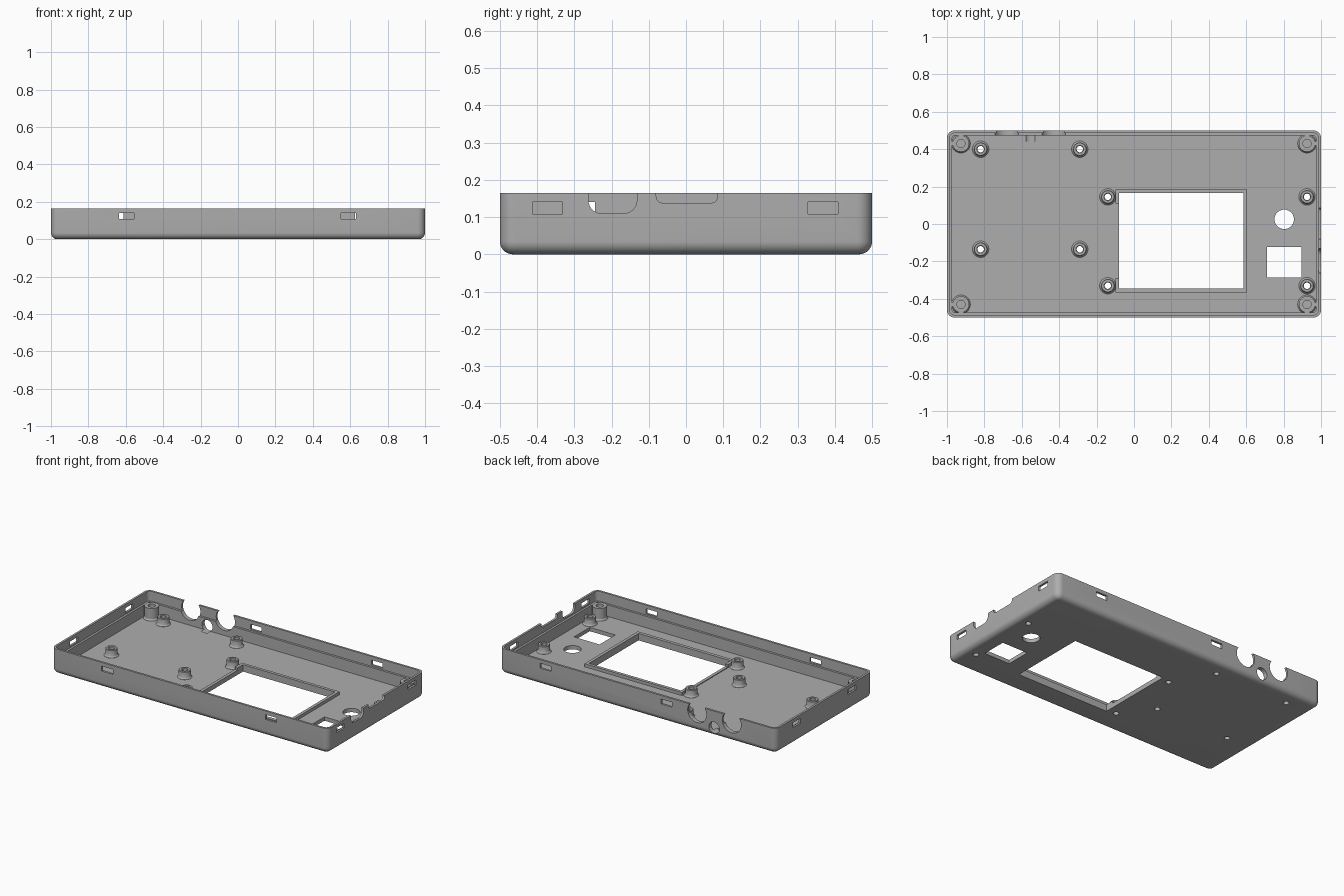
import bpy, bmesh, math
from mathutils import Matrix, Vector

cube = bpy.data.objects.get("Cube")
if cube:
    bpy.data.objects.remove(cube, do_unlink=True)

grey = bpy.data.materials.new("grey_plastic")
grey.use_nodes = True
grey.diffuse_color = (0.42, 0.42, 0.42, 1)
grey.node_tree.nodes["Principled BSDF"].inputs["Base Color"].default_value = (0.42, 0.42, 0.42, 1)

HEIGHT, FLOOR, LEDGE = 0.165, 0.025, 0.1
HX, HY = 1.0, 0.5


def finish(bm, name):
    bmesh.ops.recalc_face_normals(bm, faces=bm.faces)
    mesh = bpy.data.meshes.new(name)
    bm.to_mesh(mesh)
    bm.free()
    mesh.materials.append(grey)
    obj = bpy.data.objects.new(name, mesh)
    bpy.context.collection.objects.link(obj)
    return obj


def smooth(obj):
    bpy.ops.object.select_all(action='DESELECT')
    obj.select_set(True)
    bpy.context.view_layer.objects.active = obj
    bpy.ops.object.shade_smooth_by_angle(angle=math.radians(30))


def rounded_rect(hx, hy, r, steps=8):
    pts = []
    for i, (sx, sy) in enumerate([(1, 1), (-1, 1), (-1, -1), (1, -1)]):
        for k in range(steps + 1):
            a = math.pi / 2 * (i + k / steps)
            pts.append((sx * (hx - r) + r * math.cos(a), sy * (hy - r) + r * math.sin(a)))
    return pts


def add_box(bm, x0, x1, y0, y1, z0, z1):
    centre = Vector(((x0 + x1) / 2, (y0 + y1) / 2, (z0 + z1) / 2))
    size = Matrix.Diagonal((x1 - x0, y1 - y0, z1 - z0, 1))
    bmesh.ops.create_cube(bm, size=1, matrix=Matrix.Translation(centre) @ size)


def add_cylinder(bm, centre, r, depth, axis='Z'):
    turn = Matrix.Rotation(math.pi / 2, 4, 'X') if axis == 'Y' else Matrix()
    bmesh.ops.create_cone(bm, cap_ends=True, segments=40, radius1=r, radius2=r,
                          depth=depth, matrix=Matrix.Translation(centre) @ turn)


def add_notch(bm, y0, y1, z0, r):
    # Open-topped cutout with rounded lower corners, through the +x wall
    top = HEIGHT + 0.05
    profile = [(y0, top)]
    for cy, start in ((y0 + r, math.pi), (y1 - r, 1.5 * math.pi)):
        for k in range(9):
            a = start + k * math.pi / 16
            profile.append((cy + r * math.cos(a), z0 + r + r * math.sin(a)))
    profile.append((y1, top))
    face = bm.faces.new([bm.verts.new((0.94, y, z)) for y, z in profile])
    ext = bmesh.ops.extrude_face_region(bm, geom=[face], use_keep_orig=True)
    bmesh.ops.translate(bm, vec=(0.12, 0, 0),
                        verts=[v for v in ext["geom"] if isinstance(v, bmesh.types.BMVert)])


def lathe(name, x, y, profile, segments=32):
    # Closed profile of (radius, height) turned about a vertical axis
    bm = bmesh.new()
    rings = []
    for r, z in profile:
        rings.append([bm.verts.new((x + r * math.cos(a), y + r * math.sin(a), z))
                      for a in (2 * math.pi * i / segments for i in range(segments))])
    for a, b in zip(rings, rings[1:] + rings[:1]):
        for i in range(segments):
            j = (i + 1) % segments
            bm.faces.new((a[i], a[j], b[j], b[i]))
    obj = finish(bm, name)
    smooth(obj)
    return obj


# Tray: rounded outside, stepped lip inside, flat floor, as one stack of outlines
FILLET = 0.035
stack = []
for k in range(9):
    a = math.pi / 2 * k / 8
    inset = FILLET * (1 - math.sin(a))
    stack.append((FILLET * (1 - math.cos(a)), inset))
stack += [(HEIGHT, 0), (HEIGHT, 0.014), (LEDGE, 0.014), (LEDGE, 0.028), (FLOOR, 0.028)]
bm = bmesh.new()
rings = []
for z, inset in stack:
    outline = rounded_rect(HX - inset, HY - inset, max(0.04 - inset, 0.005))
    rings.append([bm.verts.new((x, y, z)) for x, y in outline])
for a, b in zip(rings, rings[1:]):
    for i in range(len(a)):
        j = (i + 1) % len(a)
        bm.faces.new((a[i], a[j], b[j], b[i]))
bm.faces.new(rings[0])
bm.faces.new(rings[-1])
tray = finish(bm, "tray")

# Openings cut through the floor
standoffs = [(x, y) for x in (-0.82, -0.29) for y in (0.4, -0.135)]
standoffs += [(x, y) for x in (-0.14, 0.925) for y in (0.145, -0.33)]
bm = bmesh.new()
add_box(bm, -0.08, 0.585, -0.345, 0.165, -0.1, 0.1)
add_box(bm, 0.71, 0.895, -0.285, -0.122, -0.1, 0.1)
add_cylinder(bm, (0.803, 0.025, 0), 0.052, 0.2)
for x, y in standoffs:
    add_cylinder(bm, (x, y, 0), 0.017, 0.2)

# Clip slots in all four walls
SLOT_Z = (0.109, 0.141)
for y in (-0.372, 0.368):
    add_box(bm, 0.94, 1.06, y - 0.04, y + 0.04, *SLOT_Z)
for y in (-0.285, 0.285):
    add_box(bm, -1.06, -0.94, y - 0.04, y + 0.04, *SLOT_Z)
for x in (-0.595, 0.59):
    add_box(bm, x - 0.04, x + 0.04, -0.56, -0.44, *SLOT_Z)
for x in (-0.21, 0.665):
    add_box(bm, x - 0.04, x + 0.04, 0.44, 0.56, *SLOT_Z)

# Side notches, round back notches and the small back hole
add_notch(bm, -0.262, -0.132, 0.11, 0.035)
add_notch(bm, -0.08, 0.085, 0.138, 0.018)
for x in (-0.68, -0.43):
    add_cylinder(bm, (x, 0.5, 0.125), 0.068, 0.12, 'Y')
add_cylinder(bm, (-0.553, 0.5, 0.055), 0.038, 0.12, 'Y')
cutter = finish(bm, "cutter")
cutter.hide_render = True

cut = tray.modifiers.new("openings", 'BOOLEAN')
cut.operation = 'DIFFERENCE'
cut.solver = 'EXACT'
cut.object = cutter
bpy.ops.object.select_all(action='DESELECT')
bpy.context.view_layer.objects.active = tray
tray.select_set(True)
bpy.ops.object.modifier_apply(modifier=cut.name)
bpy.data.objects.remove(cutter, do_unlink=True)
smooth(tray)

# Raised rim around the window, with a lowered stretch on one side
bm = bmesh.new()
LOW, RIM = FLOOR - 0.005, 0.045
add_box(bm, -0.1, 0.605, 0.165, 0.185, LOW, RIM)
add_box(bm, -0.1, 0.605, -0.367, -0.345, LOW, RIM)
add_box(bm, 0.585, 0.605, -0.345, 0.165, LOW, RIM)
add_box(bm, -0.1, -0.08, 0.11, 0.165, LOW, RIM)
add_box(bm, -0.1, -0.08, -0.345, -0.29, LOW, RIM)
add_box(bm, -0.1, -0.08, -0.29, 0.11, LOW, 0.03)
finish(bm, "window_rim")

# Board standoffs with flared feet and through holes
for x, y in standoffs:
    lathe("standoff", x, y, [(0.017, 0.02), (0.044, 0.02), (0.044, 0.026), (0.04, 0.029),
                             (0.036, 0.036), (0.036, 0.07), (0.033, 0.073),
                             (0.021, 0.073), (0.017, 0.07)])

# Corner screw bosses with blind holes and webs to the walls
for sx in (-1, 1):
    for sy in (-1, 1):
        x, y = sx * 0.925, sy * 0.43
        lathe("corner_boss", x, y, [(0.022, 0.02), (0.05, 0.02), (0.05, 0.026),
                                    (0.044, 0.036), (0.044, 0.105), (0.022, 0.105)])
        bm = bmesh.new()
        for dx, dy in ((0.05, 0), (0, 0.05)):
            ex, ey = x + sx * dx, y + sy * dy
            px, py = (0.008, 0.01) if dx else (0.01, 0.008)
            add_box(bm, ex - px, ex + px, ey - py, ey + py, 0.02, LEDGE - 0.002)
        finish(bm, "boss_web")
